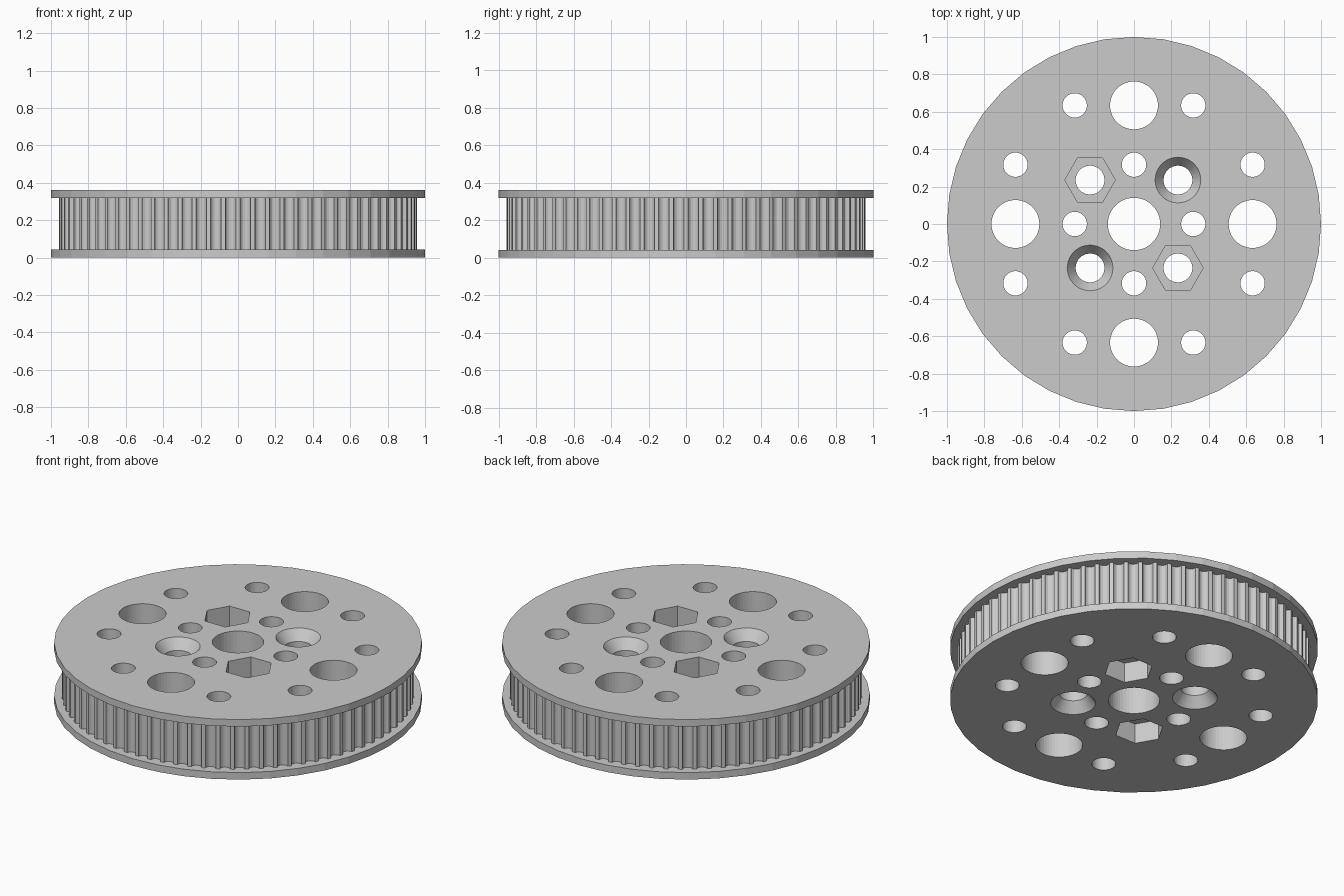
import bpy
import bmesh
from math import sin, cos, pi, sqrt, tau

HEIGHT, FLANGE = 0.36, 0.042
CORE_R, TEETH = 0.957, 76
GRID = 0.317      # spacing of the small hole pattern
BOLT = 0.235      # offset of the four bolt holes

cube = bpy.data.objects.get("Cube")
if cube:
    bpy.data.objects.remove(cube, do_unlink=True)

grey = bpy.data.materials.new("light grey")
grey.use_nodes = True
grey.diffuse_color = (0.6, 0.6, 0.6, 1)
grey.node_tree.nodes["Principled BSDF"].inputs["Base Color"].default_value = (0.6, 0.6, 0.6, 1)


def circle(radius, sides, x=0, y=0):
    return [(x + radius * cos(tau * i / sides), y + radius * sin(tau * i / sides))
            for i in range(sides)]


def add_prism(bm, lower, upper, z0, z1):
    """Closed solid between two outlines with equal point counts."""
    a = [bm.verts.new((x, y, z0)) for x, y in lower]
    b = [bm.verts.new((x, y, z1)) for x, y in upper]
    n = len(a)
    bm.faces.new(a[::-1])
    bm.faces.new(b)
    for i in range(n):
        j = (i + 1) % n
        bm.faces.new((a[i], a[j], b[j], b[i]))


def make_object(name, solids):
    bm = bmesh.new()
    for solid in solids:
        add_prism(bm, *solid)
    mesh = bpy.data.meshes.new(name)
    bm.to_mesh(mesh)
    bm.free()
    mesh.materials.append(grey)
    obj = bpy.data.objects.new(name, mesh)
    bpy.context.collection.objects.link(obj)
    return obj


def combine(target, tool, operation):
    mod = target.modifiers.new(tool.name, 'BOOLEAN')
    mod.operation, mod.solver, mod.object = operation, 'EXACT', tool
    bpy.context.view_layer.objects.active = target
    bpy.ops.object.modifier_apply(modifier=mod.name)
    bpy.data.objects.remove(tool, do_unlink=True)


# Toothed core: rounded grooves around the rim
outline = []
half_groove, depth = 0.0285 / CORE_R, 0.026
for tooth in range(TEETH):
    mid = tau * (tooth + 0.5) / TEETH
    for k in range(9):
        t = -cos(pi * k / 8)
        r = CORE_R - depth * sqrt(max(0, 1 - t * t))
        a = mid + t * half_groove
        outline.append((r * cos(a), r * sin(a)))
pulley = make_object("toothed_pulley", [(outline, outline, FLANGE / 2, HEIGHT - FLANGE / 2)])

# Flanges above and below the teeth
disc = circle(1, 40)
for name, z in (("lower_flange", 0), ("upper_flange", HEIGHT - FLANGE)):
    combine(pulley, make_object(name, [(disc, disc, z, z + FLANGE)]), 'UNION')

# Through holes: bore, large holes, small holes and bolt holes
holes = [(0, 0, 0.14)]
for x, y in ((1, 0), (0, 1), (-1, 0), (0, -1)):
    holes.append((2 * GRID * x, 2 * GRID * y, 0.128))
    holes.append((GRID * x, GRID * y, 0.065))
    for side in (-1, 1):
        holes.append((GRID * (2 * x - side * y), GRID * (2 * y + side * x), 0.065))
for x in (-BOLT, BOLT):
    for y in (-BOLT, BOLT):
        holes.append((x, y, 0.077))
drills = []
for x, y, r in holes:
    ring = circle(r, 48, x, y)
    drills.append((ring, ring, -0.1, HEIGHT + 0.1))
combine(pulley, make_object("drills", drills), 'DIFFERENCE')

# Each bolt hole has a nut pocket at one end and a countersink at the other
pockets, sinks = [], []
sink_depth, pocket_depth, over = 0.06, 0.12, 0.02
flare = 0.122 + over * 0.75
for x in (-BOLT, BOLT):
    for y in (-BOLT, BOLT):
        hexagon = circle(0.135, 6, x, y)
        narrow, wide = circle(0.077, 48, x, y), circle(flare, 48, x, y)
        if x * y > 0:
            sinks.append((narrow, wide, HEIGHT - sink_depth, HEIGHT + over))
            pockets.append((hexagon, hexagon, -over, pocket_depth))
        else:
            sinks.append((wide, narrow, -over, sink_depth))
            pockets.append((hexagon, hexagon, HEIGHT - pocket_depth, HEIGHT + over))
combine(pulley, make_object("nut_pockets", pockets), 'DIFFERENCE')
combine(pulley, make_object("countersinks", sinks), 'DIFFERENCE')
